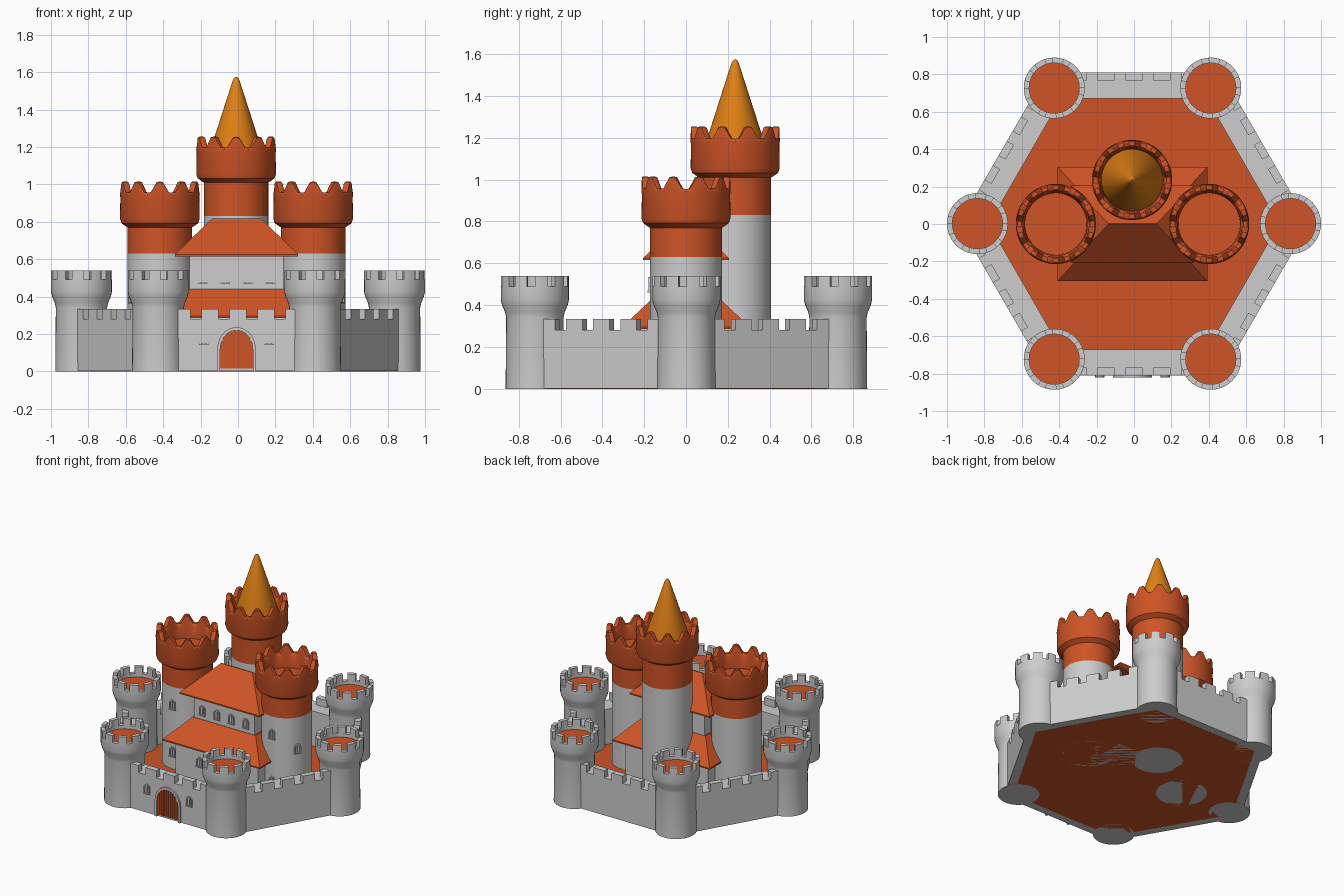
import bpy, bmesh, math
from math import sin, cos, pi, radians
from mathutils import Matrix, Vector

if "Cube" in bpy.data.objects:
    bpy.data.objects.remove(bpy.data.objects["Cube"])


def material(name, rgb):
    m = bpy.data.materials.new(name)
    m.diffuse_color = (*rgb, 1)
    m.use_nodes = True
    m.node_tree.nodes["Principled BSDF"].inputs["Base Color"].default_value = m.diffuse_color
    return m


STONE = material("light_grey_stone", (0.61, 0.61, 0.61))
RED = material("red_orange", (0.62, 0.088, 0.019))
GOLD = material("golden_orange", (0.75, 0.22, 0.007))
CX = -0.008          # the inner buildings sit slightly left of centre


def finish(name, bm, mats, split=None):
    """Turn a bmesh into an object; faces above split get the second material."""
    bmesh.ops.remove_doubles(bm, verts=bm.verts, dist=1e-5)
    bmesh.ops.recalc_face_normals(bm, faces=bm.faces)
    for f in bm.faces:
        if split is not None and f.calc_center_median().z > split:
            f.material_index = 1
    me = bpy.data.meshes.new(name)
    bm.to_mesh(me)
    bm.free()
    ob = bpy.data.objects.new(name, me)
    bpy.context.collection.objects.link(ob)
    for m in mats:
        me.materials.append(m)
    return ob


def lathe(name, profile, mats, at=(0, 0), n=40, split=None, waves=0, depth=0.06, closed=False):
    """Spin (r, z[, wavy]) points; wavy points dip to make a scalloped rim."""
    bm = bmesh.new()
    rings = []
    for p in profile:
        ring = []
        for k in range(n):
            a = 2 * pi * k / n
            dip = 0
            if len(p) > 2:
                dip = depth * (0.5 + 0.5 * math.tanh(1.8 * cos(waves * a)) / math.tanh(1.8))
            ring.append(bm.verts.new((at[0] + p[0] * cos(a), at[1] + p[0] * sin(a), p[1] - dip)))
        rings.append(ring)
    pairs = list(zip(rings, rings[1:])) + ([(rings[-1], rings[0])] if closed else [])
    for r0, r1 in pairs:
        for k in range(n):
            j = (k + 1) % n
            bm.faces.new((r0[k], r0[j], r1[j], r1[k]))
    if not closed:
        bm.faces.new(rings[0])
        bm.faces.new(rings[-1])
    return finish(name, bm, mats, split)


def add_box(bm, size, loc, rot=0):
    m = Matrix.Rotation(rot, 4, 'Z') @ Matrix.Translation(loc) @ Matrix.Diagonal((*size, 1))
    bmesh.ops.create_cube(bm, size=1, matrix=m)


def box(name, size, loc, mat):
    bm = bmesh.new()
    add_box(bm, size, loc)
    return finish(name, bm, [mat])


def hip(name, w0, d0, z0, w1, d1, z1, lip, mat):
    """Sloped roof between two rectangles, with a thin eave lip."""
    bm = bmesh.new()
    rings = [[bm.verts.new((CX + sx * w, sy * d, z)) for sx, sy in ((-1, -1), (1, -1), (1, 1), (-1, 1))]
             for w, d, z in ((w0, d0, z0), (w0, d0, z0 + lip), (w1, d1, z1))]
    for a, b in zip(rings, rings[1:]):
        for k in range(4):
            bm.faces.new((a[k], a[k - 3], b[k - 3], b[k]))
    bm.faces.new(rings[0])
    bm.faces.new(rings[2])
    return finish(name, bm, [mat])


def arch(w, h, z0=0):
    pts = [(-w, z0)]
    rise = w * 1.15
    pts += [(-w * cos(pi * k / 10), h - rise + rise * sin(pi * k / 10)) for k in range(11)]
    return pts + [(w, z0)]


def arch_frame(name, w, h, t, depth, place, mat):
    """Arched surround: outer and inner outline, standing proud of a wall facing -y."""
    bm = bmesh.new()
    loops = [[bm.verts.new(place @ Vector((x, y, z))) for x, z in pts]
             for pts, y in ((arch(w, h), 0.01), (arch(w, h), -depth),
                            (arch(w - t, h - t), -depth), (arch(w - t, h - t), 0.01))]
    for a, b in zip(loops, loops[1:]):
        for k in range(len(a) - 1):
            bm.faces.new((a[k], a[k + 1], b[k + 1], b[k]))
    return finish(name, bm, [mat])


def arch_plate(name, w, h, z0, y, at, mat):
    bm = bmesh.new()
    f = bm.faces.new([bm.verts.new((at + x, y, z)) for x, z in arch(w, h, z0)])
    r = bmesh.ops.extrude_face_region(bm, geom=[f])
    bmesh.ops.translate(bm, vec=(0, 0.02, 0), verts=[v for v in r["geom"] if isinstance(v, bmesh.types.BMVert)])
    return finish(name, bm, [mat])


def window(x, y, z, facing=-90):
    """Small arched window; facing is the wall direction in degrees."""
    m = Matrix.Translation((x, y, z - 0.035)) @ Matrix.Rotation(radians(facing + 90), 4, 'Z')
    arch_frame("window_frame", 0.024, 0.07, 0.008, 0.008, m, STONE)
    bm = bmesh.new()
    bmesh.ops.create_cube(bm, size=1, matrix=m @ Matrix.Translation((0, 0, 0.032)) @ Matrix.Diagonal((0.006, 0.01, 0.06, 1)))
    bmesh.ops.create_cube(bm, size=1, matrix=m @ Matrix.Translation((0, -0.002, 0)) @ Matrix.Diagonal((0.05, 0.018, 0.008, 1)))
    finish("window_bar", bm, [STONE])


# courtyard floor and hexagonal curtain wall
H = 1 / cos(pi / 6)
lathe("courtyard_floor", [(0.75 * H, 0), (0.75 * H, 0.02)], [RED], n=6)
lathe("curtain_wall", [(0.81 * H, 0.001), (0.81 * H, 0.28), (0.672 * H, 0.28), (0.672 * H, 0.001)],
      [STONE], n=6, closed=True)
bm = bmesh.new()
for i in range(6):
    for x in (-0.3, -0.15, 0, 0.15, 0.3):
        add_box(bm, (0.09, 0.043, 0.06), (x, -0.7885, 0.303), i * pi / 3)
finish("wall_merlons", bm, [STONE])

# six corner towers with merlons and red floors
for i in range(6):
    a = i * pi / 3
    x, y = 0.837 * cos(a), 0.837 * sin(a) + 0.002
    if i % 3:
        x += CX
    lathe("corner_tower", [(0.14, 0), (0.137, 0.34), (0.142, 0.365), (0.157, 0.4), (0.163, 0.425),
                           (0.163, 0.49), (0.134, 0.49), (0.134, 0.46)], [STONE], (x, y))
    lathe("corner_tower_floor", [(0.134, 0.455), (0.134, 0.465)], [RED], (x, y))
    bm = bmesh.new()
    for k in range(10):
        vs = []
        for z in (0.488, 0.54):
            for r, s in ((0.163, range(4)), (0.134, range(3, -1, -1))):
                for j in s:
                    t = 2 * pi / 10 * (k + 0.62 * j / 3)
                    vs.append(bm.verts.new((x + r * cos(t), y + r * sin(t), z)))
        bm.faces.new(vs[:8])
        bm.faces.new(vs[8:])
        for j in range(8):
            q = (j + 1) % 8
            bm.faces.new((vs[j], vs[q], vs[8 + q], vs[8 + j]))
    finish("corner_tower_merlons", bm, [STONE])


# keep towers: stone shaft, red cup with scalloped rim
def keep_tower(name, x, y, split, top):
    b = top - 0.24
    lathe(name, [(0.172, 0), (0.172, split), (0.172, b), (0.182, b + 0.006), (0.205, b + 0.022),
                 (0.213, b + 0.045), (0.211, top - 0.08), (0.214, top - 0.065), (0.211, top, 1), (0.206, top + 0.005, 1),
                 (0.184, top + 0.005, 1), (0.178, top, 1), (0.168, top - 0.075), (0.165, top - 0.16)],
          [STONE, RED], (x, y), n=80, split=split, waves=10)


for s in (-1, 1):
    keep_tower("side_keep_tower", CX + s * 0.41, 0, 0.63, 1.01)
    for ang, z in ((-90, 0.15), (-90, 0.5), (-90 + s * 60, 0.4)):
        window(CX + s * 0.41 + 0.172 * cos(radians(ang)), 0.172 * sin(radians(ang)), z, ang)
keep_tower("main_keep_tower", CX - 0.002, 0.235, 0.83, 1.25)
lathe("spire", [(0.165, 1.085), (0.165, 1.1), (0.02, 1.55), (0.014, 1.565), (0.005, 1.574)],
      [GOLD], (CX - 0.002, 0.235), n=48)

# keep body and its two roofs
box("keep_lower_body", (0.68, 0.48, 0.31), (CX, 0, 0.155), STONE)
box("keep_upper_body", (0.5, 0.3, 0.35), (CX, 0, 0.46), STONE)
hip("lower_roof", 0.4, 0.305, 0.285, 0.26, 0.152, 0.44, 0.01, RED)
hip("upper_roof", 0.33, 0.206, 0.615, 0.13, 0.004, 0.818, 0.01, RED)
for x in (-0.18, -0.06, 0.06, 0.18):
    window(CX + x, -0.15, 0.51)
for x in (-0.14, 0, 0.14):
    window(CX + x, -0.24, 0.17)

# gate with bars, and windows beside it
arch_plate("gate_door", 0.087, 0.222, 0.015, -0.811, CX, RED)
arch_frame("gate_frame", 0.104, 0.237, 0.017, 0.012, Matrix.Translation((CX, -0.81, 0)), STONE)
bm = bmesh.new()
for k in range(-4, 5):
    x = k * 0.018
    top = 0.118 + 0.1 * math.sqrt(max(0, 1 - (x / 0.087) ** 2))
    add_box(bm, (0.009, 0.008, top - 0.015), (CX + x, -0.814, (top + 0.015) / 2))
finish("gate_bars", bm, [RED])
for x in (-0.175, 0.175):
    window(CX + x, -0.81, 0.18)

# smooth the round parts, keep edges sharp
for ob in bpy.context.collection.objects:
    ob.select_set(True)
    bpy.context.view_layer.objects.active = ob
bpy.ops.object.shade_smooth_by_angle(angle=radians(32))
